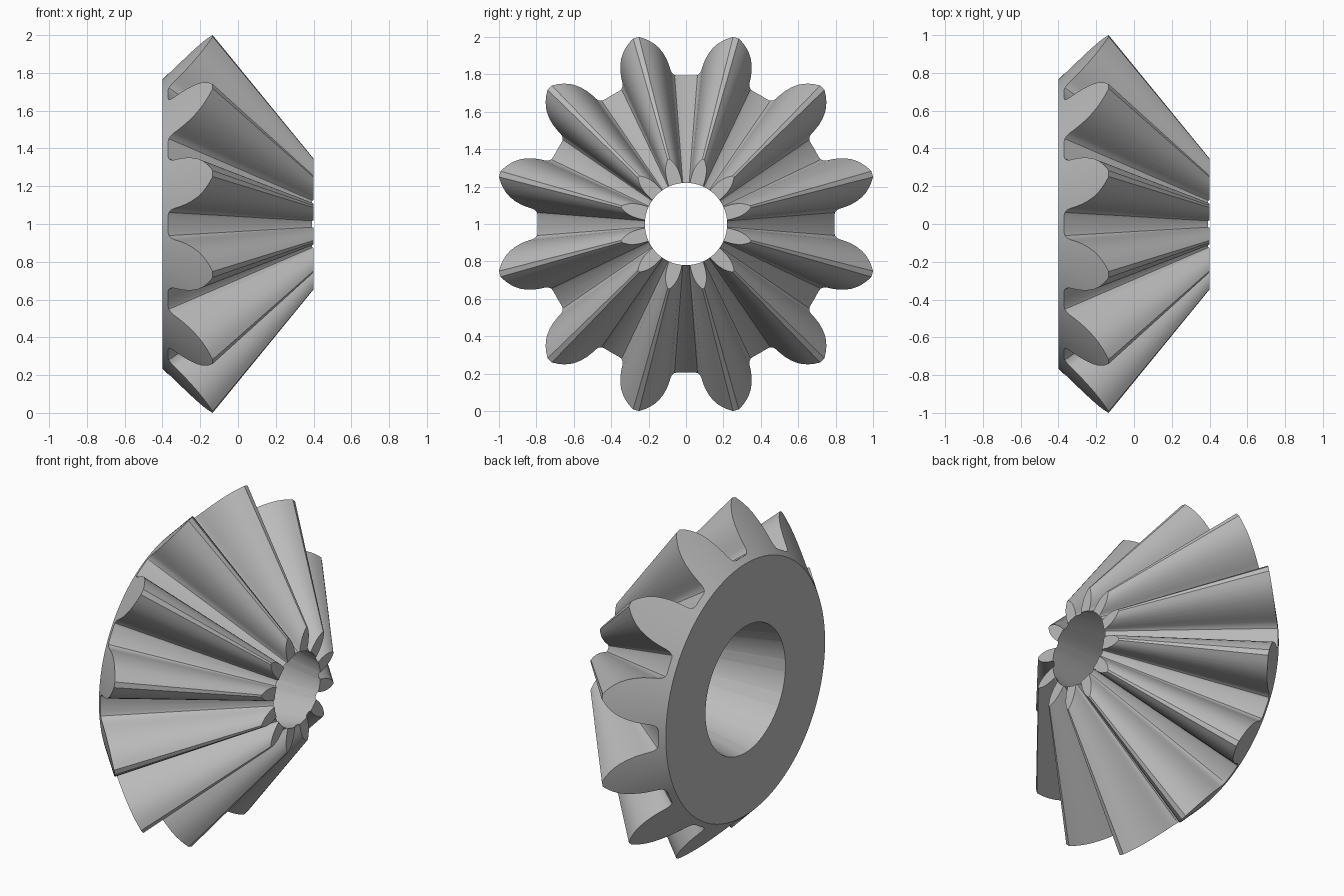
import bpy, bmesh, math
from mathutils import Vector

cube = bpy.data.objects.get("Cube")
if cube:
    bpy.data.objects.remove(cube, do_unlink=True)

TEETH = 12
PITCH = 360 / TEETH
BACK_X, FRONT_X, APEX_X = -0.4, 0.4, 0.683
DISC_R, BACK_BORE, FRONT_BORE = 0.765, 0.384, 0.22

# Half tooth outline on the back cone: (degrees from tooth centre, radius)
half = [(0.9, 1.031), (2.5, 1.014), (3.8, 0.997), (5.1, 0.977), (6.3, 0.952),
        (7.4, 0.921), (8.3, 0.887), (8.9, 0.854), (9.25, 0.828),
        (9.7, 0.811), (10.6, 0.799), (11.8, 0.795)]
tooth = [(-a, r) for a, r in reversed(half)] + half + [(PITCH / 2, 0.795)]


def polar(x, r, degrees):
    """Point around the gear axis, measured from straight up."""
    a = math.radians(degrees)
    return Vector((x, r * math.sin(a), 1 + r * math.cos(a)))


# Rings of points: disc rim, tooth outline, small end, front bore, back bore
rings = [[], [], [], [], []]
for i in range(TEETH):
    for offset, r in tooth:
        angle = (i + 0.5) * PITCH + offset
        x = BACK_X + r - DISC_R
        # every tooth line runs towards the apex, stopping at the front or bore
        scale = max((APEX_X - FRONT_X) / (APEX_X - x), FRONT_BORE / r)
        end_x = APEX_X - (APEX_X - x) * scale
        rings[0].append(polar(BACK_X, DISC_R, angle))
        rings[1].append(polar(x, r, angle))
        rings[2].append(polar(end_x, r * scale, angle))
        rings[3].append(polar(end_x, FRONT_BORE, angle))
        rings[4].append(polar(BACK_X, BACK_BORE, angle))

# Skin neighbouring rings, closing through the bore and the back disc
bm = bmesh.new()
loops = [[bm.verts.new(p) for p in ring] for ring in rings]
for k, a in enumerate(loops):
    b = loops[(k + 1) % len(loops)]
    for j in range(len(a)):
        n = (j + 1) % len(a)
        bm.faces.new((a[j], a[n], b[n], b[j]))
bmesh.ops.remove_doubles(bm, verts=bm.verts, dist=0.0001)
bmesh.ops.recalc_face_normals(bm, faces=bm.faces)
mesh = bpy.data.meshes.new("bevel_gear")
bm.to_mesh(mesh)
bm.free()

gear = bpy.data.objects.new("bevel_gear", mesh)
bpy.context.collection.objects.link(gear)

# Plain grey metal
grey = bpy.data.materials.new("grey")
grey.use_nodes = True
colour = (0.5, 0.5, 0.5, 1)
grey.diffuse_color = colour
grey.node_tree.nodes["Principled BSDF"].inputs["Base Color"].default_value = colour
mesh.materials.append(grey)

bpy.ops.object.select_all(action="DESELECT")
gear.select_set(True)
bpy.context.view_layer.objects.active = gear
bpy.ops.object.shade_smooth_by_angle(angle=math.radians(30))
